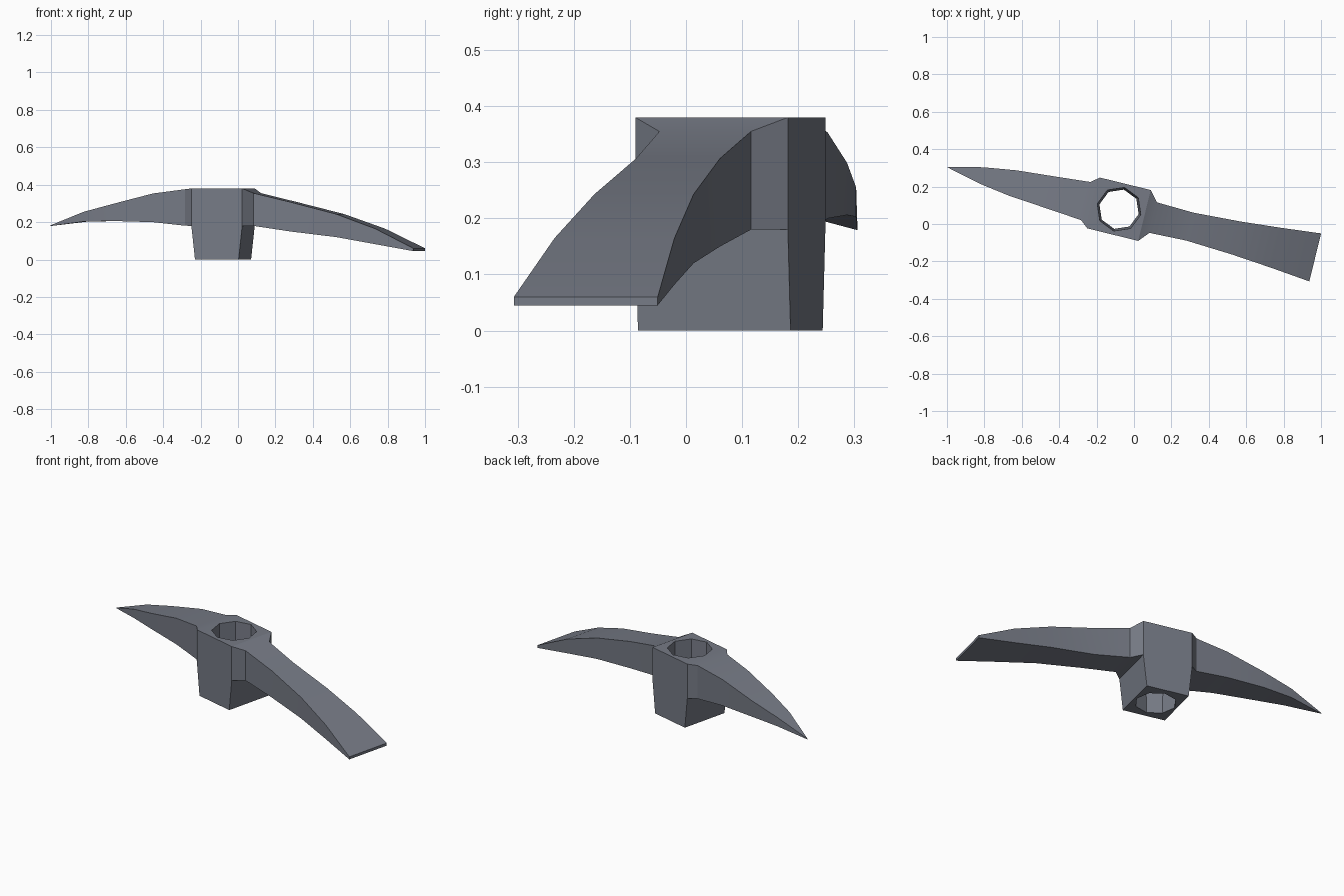
import bpy, bmesh
from math import radians
from mathutils import Matrix

if "Cube" in bpy.data.objects:
    bpy.data.objects.remove(bpy.data.objects["Cube"])

CENTRE = (-0.08, 0.079, 0)
PLACE = Matrix.Translation(CENTRE) @ Matrix.Rotation(radians(-13.8), 4, 'Z')

# Cross-sections along the head: (position, half width, bottom z, top z)
sections = [
    (-0.950, 0.0, 0.179, 0.183),    # pick point
    (-0.757, 0.045, 0.203, 0.255),
    (-0.583, 0.071, 0.206, 0.299),
    (-0.365, 0.089, 0.200, 0.353),
    (-0.183, 0.105, 0.181, 0.376),
    (-0.140, 0.140, 0.180, 0.380),  # hub
    (0.140, 0.140, 0.180, 0.380),
    (0.188, 0.084, 0.180, 0.355),
    (0.390, 0.077, 0.150, 0.307),
    (0.645, 0.091, 0.120, 0.243),
    (0.865, 0.110, 0.082, 0.165),
    (1.080, 0.132, 0.045, 0.060),   # adze blade edge
]

# Head: loft through the sections
bm = bmesh.new()
rings = [[bm.verts.new(p) for p in ((u, -w, lo), (u, w, lo), (u, w, hi), (u, -w, hi))]
         for u, w, lo, hi in sections]
hub_base = None
for i, (a, b) in enumerate(zip(rings, rings[1:])):
    for k in range(4):
        n = (k + 1) % 4
        face = bm.faces.new((a[k], a[n], b[n], b[k]))
        if i == 5 and k == 0:
            hub_base = face
bm.faces.new(rings[0])
bm.faces.new(rings[-1])

# Tapered collar under the hub
ext = bmesh.ops.extrude_discrete_faces(bm, faces=[hub_base])["faces"][0]
for v in ext.verts:
    v.co.z = 0
    v.co.x *= 0.12 / 0.14
bmesh.ops.remove_doubles(bm, verts=bm.verts, dist=1e-5)
bmesh.ops.recalc_face_normals(bm, faces=bm.faces)
mesh = bpy.data.meshes.new("pickaxe_head")
bm.to_mesh(mesh)
bm.free()
head = bpy.data.objects.new("pickaxe_head", mesh)
bpy.context.collection.objects.link(head)
head.matrix_world = PLACE

# Dark steel
steel = bpy.data.materials.new("dark_steel")
steel.diffuse_color = (0.18, 0.195, 0.235, 1)
steel.use_nodes = True
steel.node_tree.nodes["Principled BSDF"].inputs["Base Color"].default_value = steel.diffuse_color
mesh.materials.append(steel)

# Eight-sided tapered handle hole
bpy.ops.mesh.primitive_cone_add(vertices=8, radius1=0.1065, radius2=0.1215, depth=0.48)
cutter = bpy.context.object
cutter.name = "handle_hole_cutter"
cutter.hide_render = True
cutter.data.materials.append(steel)
cutter.data.transform(Matrix.Translation((0, 0, 0.19)))
cutter.matrix_world = PLACE

mod = head.modifiers.new("handle_hole", 'BOOLEAN')
mod.operation = 'DIFFERENCE'
mod.solver = 'EXACT'
mod.object = cutter
bpy.context.view_layer.objects.active = head
bpy.ops.object.modifier_apply(modifier=mod.name)
bpy.data.objects.remove(cutter)

# Smooth the gentle curve of the arms, keep the corners sharp
head.select_set(True)
bpy.ops.object.shade_smooth_by_angle(angle=radians(25))
